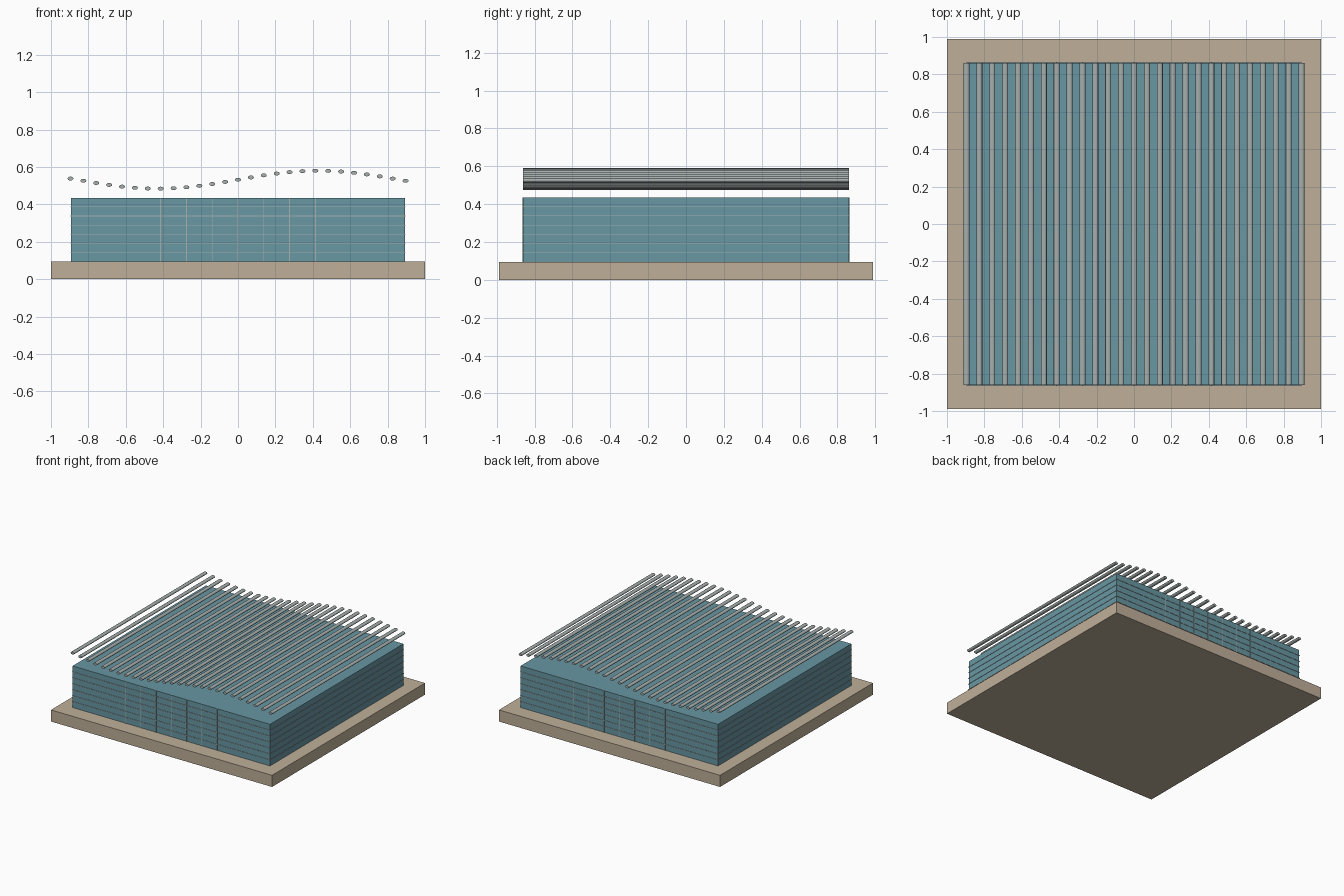
import bpy, bmesh, math
from mathutils import Matrix

if "Cube" in bpy.data.objects:
    bpy.data.objects.remove(bpy.data.objects["Cube"])


def material(name, rgb):
    m = bpy.data.materials.new(name)
    m.diffuse_color = (*rgb, 1)
    m.use_nodes = True
    m.node_tree.nodes["Principled BSDF"].inputs["Base Color"].default_value = m.diffuse_color
    return m


STONE = material("stone", (0.52, 0.43, 0.32))
GLASS = material("glass", (0.14, 0.31, 0.37))
METAL = material("metal", (0.38, 0.43, 0.42))


def finish(bm, name, mat):
    mesh = bpy.data.meshes.new(name)
    bm.to_mesh(mesh)
    bm.free()
    obj = bpy.data.objects.new(name, mesh)
    mesh.materials.append(mat)
    bpy.context.collection.objects.link(obj)
    return obj


def box(name, x, y, z, mat):
    """Box from (min, max) ranges on each axis."""
    bm = bmesh.new()
    size = [b - a for a, b in (x, y, z)]
    mid = [(a + b) / 2 for a, b in (x, y, z)]
    bmesh.ops.create_cube(bm, size=1, matrix=Matrix.Translation(mid) @ Matrix.Diagonal((*size, 1)))
    return finish(bm, name, mat)


HX, HY = 0.893, 0.862      # half size of the glazed hall
Z0, Z1 = 0.095, 0.435      # floor and roof heights
LIP = 0.003                # how far the trims stand out

# Plinth and glazed hall
box("plinth", (-1, 1), (-0.988, 0.988), (0, Z0), STONE)
box("glass_hall", (-HX, HX), (-HY, HY), (Z0 - 0.02, Z1), GLASS)

# Horizontal glazing bars around all four walls
for i in range(6):
    z = Z0 + (i + 1) * (Z1 - Z0) / 7
    box(f"glazing_bar_{i + 1}", (-HX - LIP, HX + LIP), (-HY - LIP, HY + LIP),
        (z - 0.0015, z + 0.0015), METAL)

# Vertical mullions at the middle of the front and back walls
for side, s in (("front", -1), ("back", 1)):
    for i in range(7):
        x = (i - 3) * 0.138
        y = sorted((s * (HY - 0.01), s * (HY + LIP)))
        box(f"{side}_mullion_{i + 1}", (x - 0.002, x + 0.002), y, (Z0, Z1), METAL)

# Wave of flattened roof rods running front to back
for i in range(27):
    x = (i - 13) * 0.0689
    z = 0.532 + 0.048 * math.sin(3.65 * x)
    bm = bmesh.new()
    bmesh.ops.create_cone(
        bm, cap_ends=True, segments=12, radius1=1, radius2=1, depth=1.722,
        matrix=Matrix.Translation((x, 0, z)) @ Matrix.Diagonal((0.016, 1, 0.0105, 1))
        @ Matrix.Rotation(math.pi / 2, 4, "X"))
    rod = finish(bm, f"roof_rod_{i + 1}", METAL)
    bpy.context.view_layer.objects.active = rod
    rod.select_set(True)
bpy.ops.object.shade_smooth_by_angle(angle=math.radians(50))
